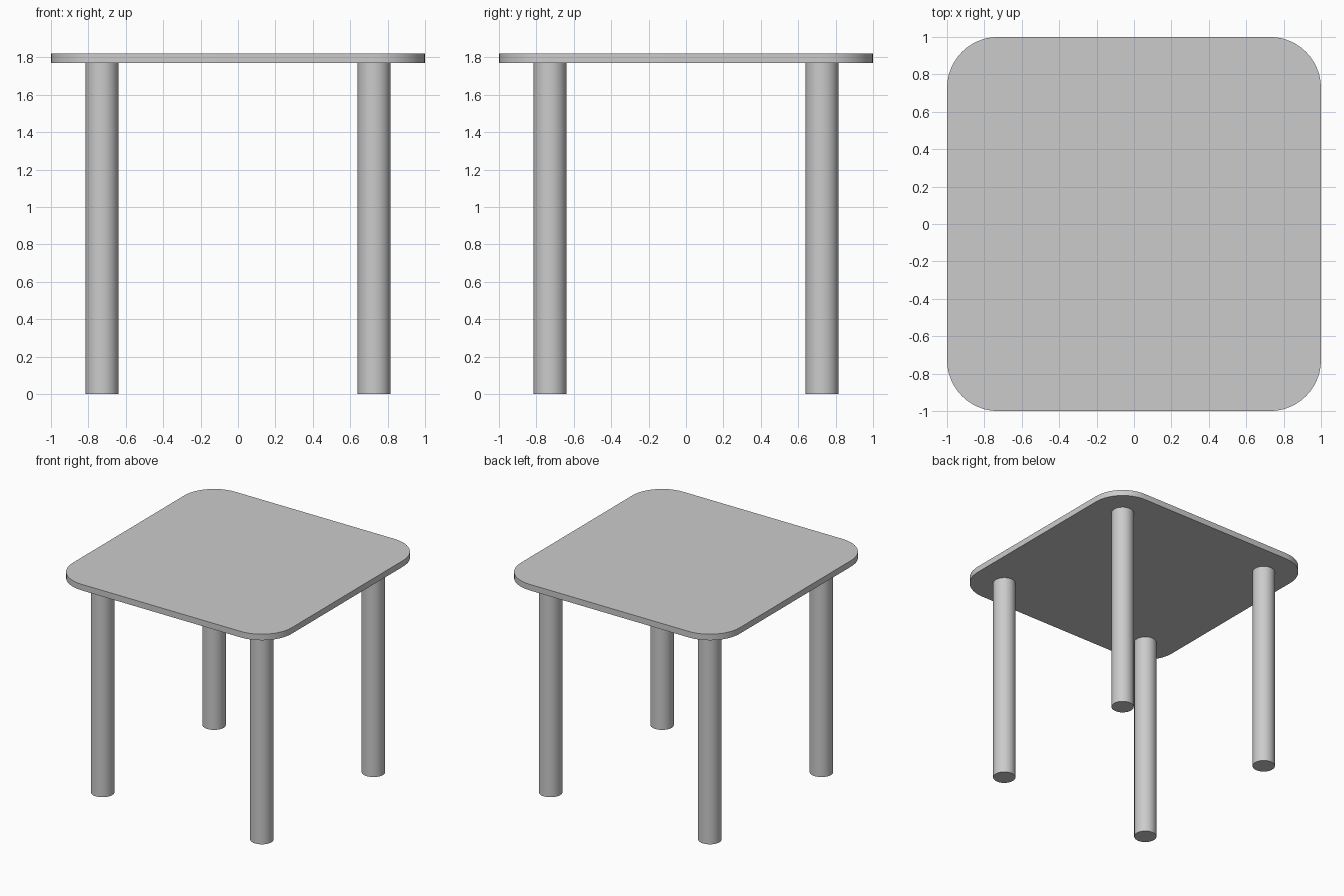
import bpy, bmesh
from math import sin, cos, pi

if "Cube" in bpy.data.objects:
    bpy.data.objects.remove(bpy.data.objects["Cube"])

LEG_POS, LEG_R = 0.727, 0.088
UNDERSIDE, TOP = 1.77, 1.82
CORNER_R, CORNER_SEGS = 0.273, 12


def smooth(obj):
    bpy.ops.object.select_all(action='DESELECT')
    obj.select_set(True)
    bpy.context.view_layer.objects.active = obj
    bpy.ops.object.shade_smooth_by_angle()


# Table top: rounded square outline, extruded upward
bm = bmesh.new()
outline = []
for i, (sx, sy) in enumerate([(1, 1), (-1, 1), (-1, -1), (1, -1)]):
    for k in range(CORNER_SEGS + 1):
        a = (i + k / CORNER_SEGS) * pi / 2
        outline.append(bm.verts.new((sx * (1 - CORNER_R) + CORNER_R * cos(a),
                                     sy * (1 - CORNER_R) + CORNER_R * sin(a),
                                     UNDERSIDE)))
face = bm.faces.new(outline)
ext = bmesh.ops.extrude_face_region(bm, geom=[face], use_keep_orig=True)
bmesh.ops.translate(bm, vec=(0, 0, TOP - UNDERSIDE),
                    verts=[g for g in ext["geom"] if isinstance(g, bmesh.types.BMVert)])
bmesh.ops.recalc_face_normals(bm, faces=bm.faces)
mesh = bpy.data.meshes.new("table_top")
bm.to_mesh(mesh)
bm.free()
table_top = bpy.data.objects.new("table_top", mesh)
bpy.context.collection.objects.link(table_top)
smooth(table_top)

# Four round legs, one under each corner
for y, depth_name in ((-LEG_POS, "front"), (LEG_POS, "back")):
    for x, side_name in ((-LEG_POS, "left"), (LEG_POS, "right")):
        bpy.ops.mesh.primitive_cylinder_add(vertices=32, radius=LEG_R, depth=UNDERSIDE,
                                            location=(x, y, UNDERSIDE / 2))
        leg = bpy.context.object
        leg.name = f"{depth_name}_{side_name}_leg"
        smooth(leg)
